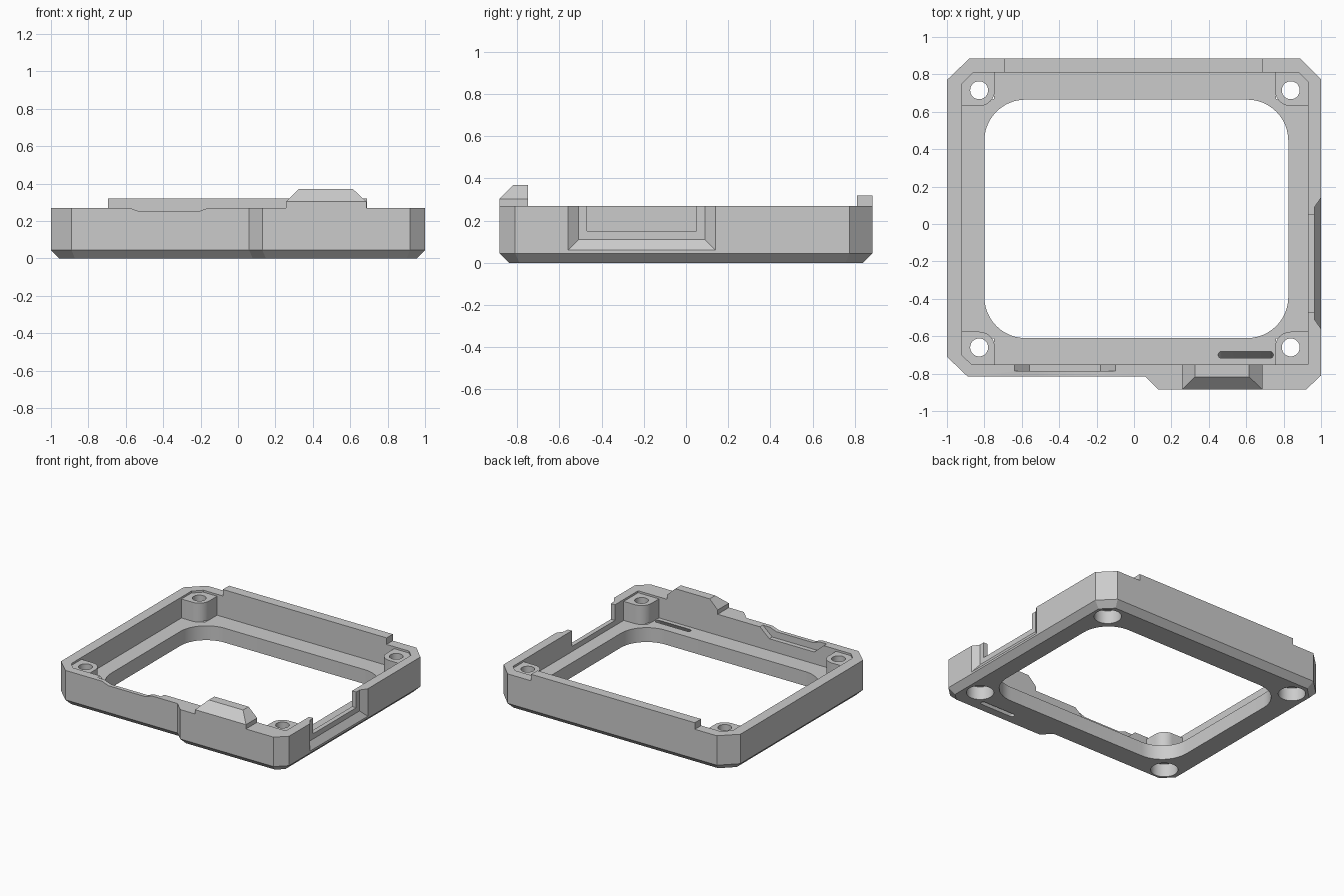
import bpy, bmesh
from math import sin, cos, pi
from mathutils import Vector

if "Cube" in bpy.data.objects:
    bpy.data.objects.remove(bpy.data.objects["Cube"])

grey = bpy.data.materials.new("plain grey")
grey.use_nodes = True
grey.diffuse_color = (0.6, 0.6, 0.6, 1)
grey.node_tree.nodes["Principled BSDF"].inputs["Base Color"].default_value = (0.6, 0.6, 0.6, 1)


def loft(name, rings):
    """Closed solid through rings of equal point count."""
    bm = bmesh.new()
    rows = [[bm.verts.new(p) for p in ring] for ring in rings]
    n = len(rows[0])
    bm.faces.new(rows[0])
    bm.faces.new(rows[-1])
    for a, b in zip(rows, rows[1:]):
        for i in range(n):
            j = (i + 1) % n
            bm.faces.new((a[i], a[j], b[j], b[i]))
    bmesh.ops.recalc_face_normals(bm, faces=bm.faces)
    mesh = bpy.data.meshes.new(name)
    bm.to_mesh(mesh)
    bm.free()
    mesh.materials.append(grey)
    obj = bpy.data.objects.new(name, mesh)
    bpy.context.collection.objects.link(obj)
    return obj


def flat(points, z):
    return [(x, y, z) for x, y in points]


def prism(name, points, z0, z1):
    return loft(name, [flat(points, z0), flat(points, z1)])


def rect(x0, x1, y0, y1):
    return [(x0, y0), (x1, y0), (x1, y1), (x0, y1)]


def arc(cx, cy, r, start, end, steps):
    angles = [start + (end - start) * i / steps for i in range(steps + 1)]
    return [(cx + r * cos(a), cy + r * sin(a)) for a in angles]


def circle(cx, cy, r, steps=32):
    return arc(cx, cy, r, 0, 2 * pi, steps)[:-1]


def rounded(x0, x1, y0, y1, r, steps=12):
    corners = [(x1 - r, y1 - r), (x0 + r, y1 - r), (x0 + r, y0 + r), (x1 - r, y0 + r)]
    return [p for k, (cx, cy) in enumerate(corners)
            for p in arc(cx, cy, r, k * pi / 2, (k + 1) * pi / 2, steps)]


def inset(points, d):
    """Mitred inward offset of a counter-clockwise outline."""
    pts, out = [Vector(p) for p in points], []
    for i, p in enumerate(pts):
        a = (p - pts[i - 1]).normalized()
        b = (pts[(i + 1) % len(pts)] - p).normalized()
        na, nb = Vector((-a.y, a.x)), Vector((-b.y, b.x))
        out.append(tuple(p + (na + nb) * d / (1 + na.dot(nb))))
    return out


def combine(tool, operation):
    """Apply a boolean to the frame and discard the tool."""
    mod = frame.modifiers.new("step", "BOOLEAN")
    mod.operation, mod.object, mod.solver = operation, tool, "EXACT"
    tool.hide_render = True
    bpy.context.view_layer.update()
    result = bpy.data.meshes.new_from_object(
        frame.evaluated_get(bpy.context.evaluated_depsgraph_get()))
    frame.modifiers.clear()
    frame.data = result
    bpy.data.objects.remove(tool)


def add(tool):
    combine(tool, "UNION")


def cut(tool):
    combine(tool, "DIFFERENCE")


RIM, FLOOR, BOSS = 0.27, 0.11, 0.255

# Outer body with chamfered corners, stepped front and chamfered underside
outline = [(-1, -0.71), (-0.89, -0.815), (0.06, -0.815), (0.13, -0.885), (0.92, -0.885),
           (1, -0.81), (1, 0.775), (0.89, 0.885), (-0.88, 0.885), (-1, 0.77)]
frame = loft("bezel_frame", [flat(inset(outline, 0.045), 0),
                             flat(outline, 0.045), flat(outline, RIM)])

# Raised back lip and bevelled front tab
add(prism("back_lip", rect(-0.695, 0.69, 0.7, 0.885), 0.2, 0.32))
tab = rect(0.257, 0.687, -0.885, -0.7)
add(loft("front_tab", [flat(tab, 0.2), flat(tab, 0.303),
                       flat(rect(0.325, 0.615, -0.817, -0.7), 0.37)]))

# Cavity above the floor, then the rounded opening through it
cut(prism("cavity", [(-0.87, -0.75), (0.93, -0.75), (0.93, 0.76), (0.88, 0.81),
                     (-0.86, 0.81), (-0.92, 0.75), (-0.92, -0.7)], FLOOR, 0.5))
cut(prism("opening", rounded(-0.8, 0.825, -0.61, 0.665, 0.22), -0.1, 0.5))

# Corner bosses, each with a screw hole and a stepped counterbore below
for sx, x in ((-1, -0.828), (1, 0.838)):
    for sy, y in ((-1, -0.66), (1, 0.715)):
        boss = [(0.1, 0.1), (-0.084, 0.1)] + arc(0, 0, 0.084, pi, 1.5 * pi, 10) + [(0.1, -0.084)]
        add(prism("boss", [(x + sx * u, y + sy * v) for u, v in boss], 0.06, BOSS))
        cut(prism("screw_hole", circle(x, y, 0.048), -0.1, 0.5))
        cut(prism("counterbore", circle(x, y, 0.095), -0.1, 0.1))
        cut(prism("step", rect(x - 0.08, x + 0.08, y - 0.048, y + 0.048), 0.05, 0.115))

# Bevelled recess and port notch on the left side
def recess(x, y0, y1, z):
    return [(x, y0, z), (x, y1, z), (x, y1, 0.5), (x, y0, 0.5)]

cut(loft("side_recess", [recess(0.965, -0.51, 0.09, 0.11), recess(1.035, -0.61, 0.19, 0.01)]))
cut(prism("port_notch", rect(0.9, 1.1, -0.47, 0.05), 0.15, 0.5))

# Shallow dip through the front rim, with a deeper relief on its inner side
def dip(name, left, right, slope, z, y0, y1):
    shape = [(left, RIM), (left + slope, z), (right - slope, z), (right, RIM),
             (right, 0.4), (left, 0.4)]
    cut(loft(name, [[(x, y, h) for x, h in shape] for y in (y0, y1)]))

dip("rim_dip", -0.58, -0.16, 0.055, 0.25, -0.9, -0.7)
dip("inner_relief", -0.64, -0.1, 0.08, 0.2, -0.785, -0.7)

# Slanted slot in the floor
slot = rounded(0.45, 0.745, -0.718, -0.682, 0.0179, 6)
cut(loft("floor_slot", [[(x, y + shift, z) for x, y in slot]
                        for shift, z in ((-0.07, -0.02), (0.006, 0.12))]))

bpy.ops.object.select_all(action="DESELECT")
frame.select_set(True)
bpy.context.view_layer.objects.active = frame
bpy.ops.object.shade_smooth_by_angle(angle=0.5)
